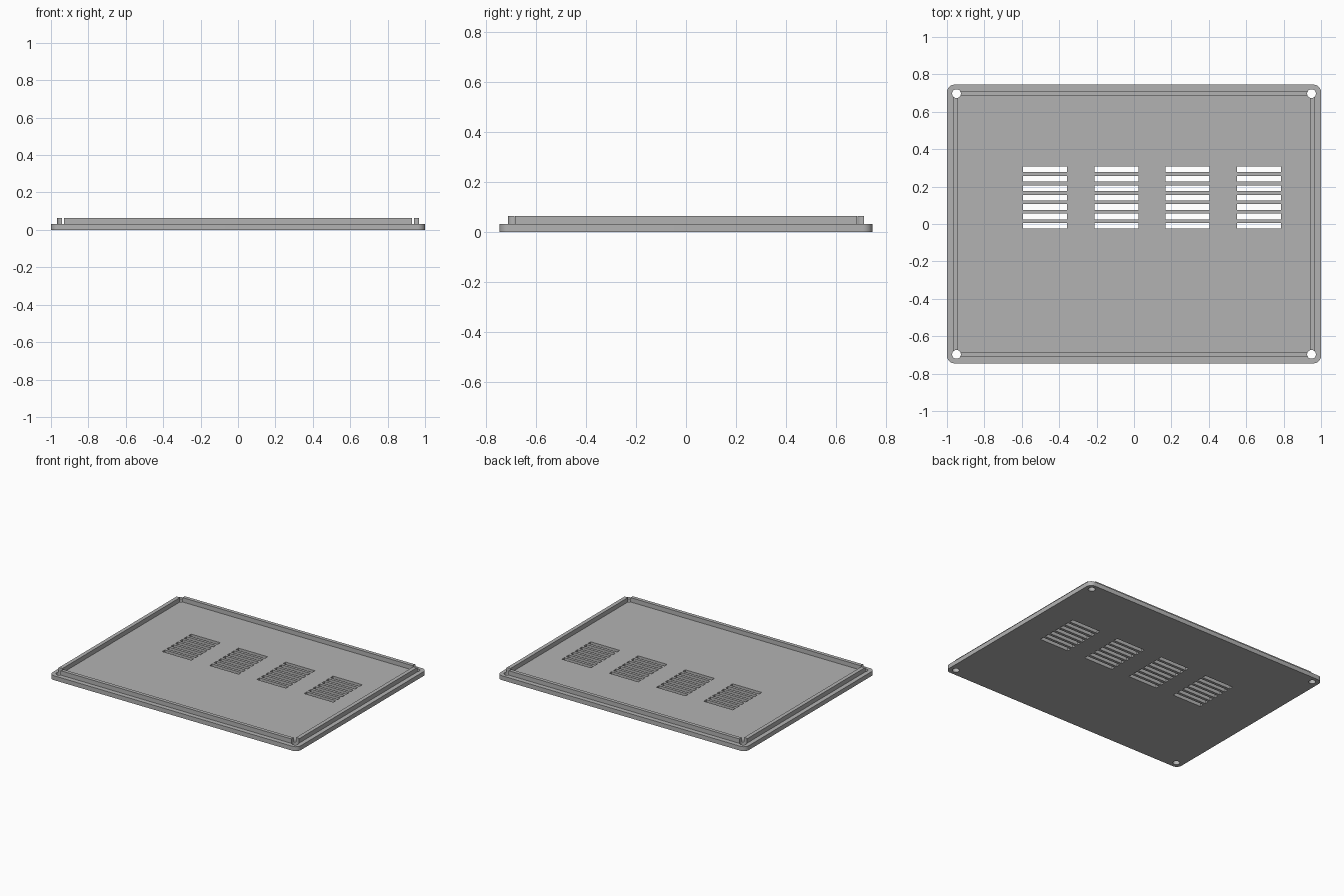
import bpy
import bmesh
from mathutils import Matrix, Vector

cube = bpy.data.objects.get("Cube")
if cube:
    bpy.data.objects.remove(cube, do_unlink=True)

HALF_X, HALF_Y = 1.0, 0.745
PLATE_TOP, RIM_TOP = 0.032, 0.064

grey = bpy.data.materials.new("matte grey")
grey.use_nodes = True
GREY = (0.45, 0.45, 0.45, 1)
grey.diffuse_color = GREY
grey.node_tree.nodes["Principled BSDF"].inputs["Base Color"].default_value = GREY


def add_box(bm, x, y, z, sx, sy, sz):
    """Box centred at x, y, z with full sizes sx, sy, sz."""
    matrix = Matrix.Translation((x, y, z)) @ Matrix.Diagonal((sx, sy, sz, 1))
    return bmesh.ops.create_cube(bm, size=1, matrix=matrix)["verts"]


def make_object(name, bm):
    mesh = bpy.data.meshes.new(name)
    bm.to_mesh(mesh)
    bm.free()
    mesh.materials.append(grey)
    obj = bpy.data.objects.new(name, mesh)
    bpy.context.collection.objects.link(obj)
    return obj


def cut(obj, cutter):
    bpy.ops.object.select_all(action="DESELECT")
    bpy.context.view_layer.objects.active = obj
    obj.select_set(True)
    mod = obj.modifiers.new("cut", "BOOLEAN")
    mod.operation = "DIFFERENCE"
    mod.solver = "EXACT"
    mod.object = cutter
    bpy.ops.object.modifier_apply(modifier=mod.name)


# Base plate with rounded vertical corners
bm = bmesh.new()
add_box(bm, 0, 0, PLATE_TOP / 2, 2 * HALF_X, 2 * HALF_Y, PLATE_TOP)
corners = [e for e in bm.edges
           if abs(e.verts[0].co.z - e.verts[1].co.z) > PLATE_TOP / 2]
bmesh.ops.bevel(bm, geom=corners, offset=0.04, segments=8, profile=0.5,
                affect="EDGES")
plate = make_object("base_plate", bm)

# Raised locating rim
bm = bmesh.new()
add_box(bm, 0, 0, (PLATE_TOP + RIM_TOP) / 2, 1.936, 1.422, RIM_TOP - PLATE_TOP)
rim = make_object("raised_rim", bm)

bm = bmesh.new()
add_box(bm, 0, 0, RIM_TOP, 1.88, 1.37, 0.2)
rim_cutter = make_object("rim_cutter", bm)

# Corner screw holes
bm = bmesh.new()
for sx in (-1, 1):
    for sy in (-1, 1):
        bmesh.ops.create_cone(bm, cap_ends=True, segments=32, radius1=0.0235,
                              radius2=0.0235, depth=0.3,
                              matrix=Matrix.Translation((sx * 0.949, sy * 0.697, 0)))
hole_cutter = make_object("hole_cutter", bm)

# Four banks of seven ventilation slots
bm = bmesh.new()
for bank in range(4):
    for row in range(7):
        add_box(bm, -0.475 + 0.381 * bank, -0.01 + 0.0503 * row, 0,
                0.235, 0.03, 0.3)
slot_cutter = make_object("slot_cutter", bm)

cut(plate, hole_cutter)
cut(plate, slot_cutter)
cut(rim, rim_cutter)
cut(rim, hole_cutter)
for cutter in (rim_cutter, hole_cutter, slot_cutter):
    bpy.data.objects.remove(cutter, do_unlink=True)

# Smooth round walls, crisp edges
for obj in (plate, rim):
    bpy.ops.object.select_all(action="DESELECT")
    bpy.context.view_layer.objects.active = obj
    obj.select_set(True)
    bpy.ops.object.shade_smooth_by_angle()
